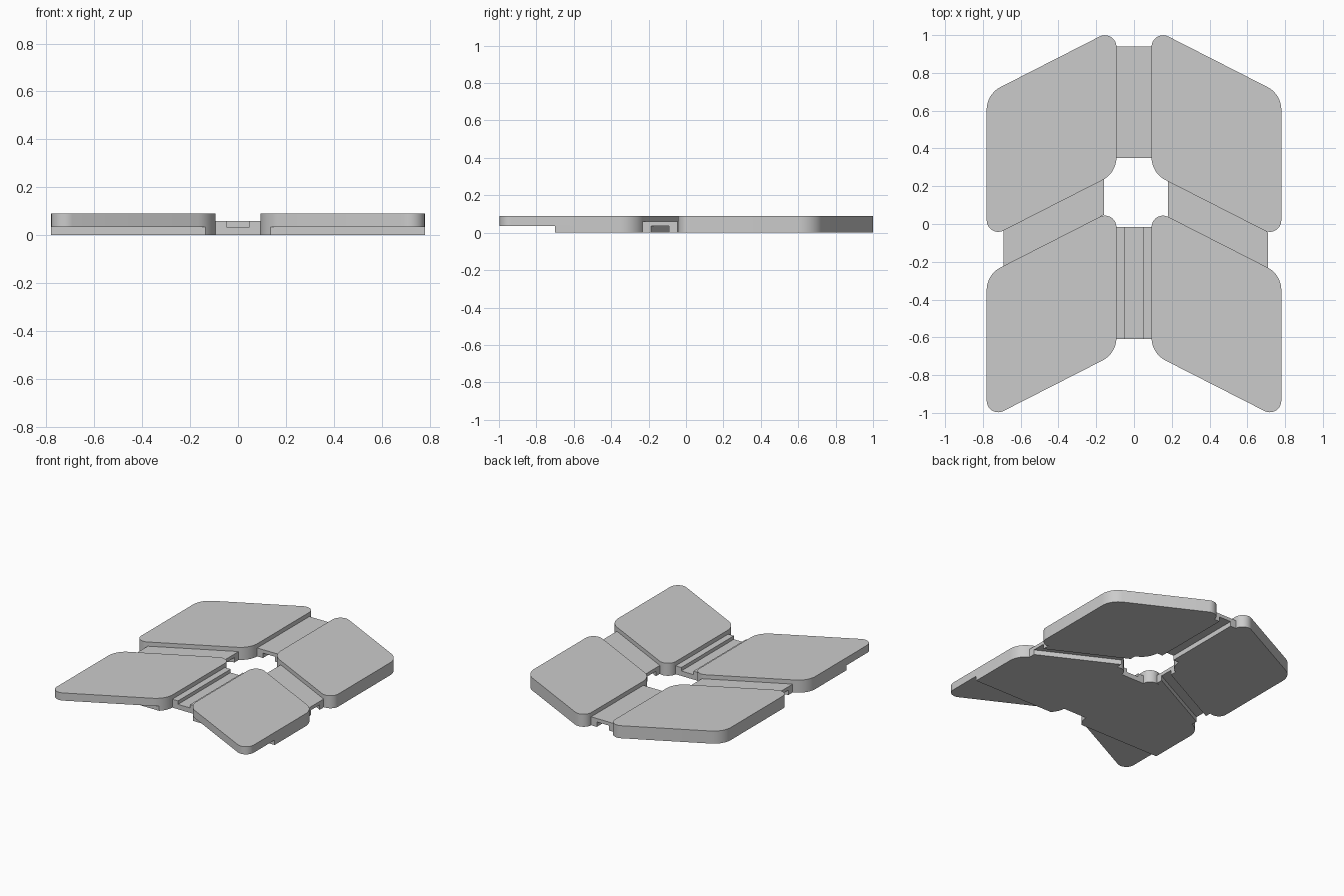
import bpy
import bmesh
from math import tan
from mathutils import Vector

old = bpy.data.objects.get("Cube")
if old:
    bpy.data.objects.remove(old, do_unlink=True)

grey = bpy.data.materials.new("plain_grey")
grey.use_nodes = True
colour = (0.6, 0.6, 0.6, 1)
grey.diffuse_color = colour
grey.node_tree.nodes["Principled BSDF"].inputs["Base Color"].default_value = colour

TOP, BRIDGE, STEP = 0.09, 0.06, 0.035
INNER, OUTER, SLOPE = 0.093, 0.78, 0.51
SHIFT = 0.955           # spacing between the back and front rows


def add_object(name, bm):
    bmesh.ops.recalc_face_normals(bm, faces=bm.faces)
    mesh = bpy.data.meshes.new(name)
    bm.to_mesh(mesh)
    bm.free()
    mesh.materials.append(grey)
    obj = bpy.data.objects.new(name, mesh)
    bpy.context.collection.objects.link(obj)
    return obj


def prism(name, points, move):
    """Extrude a closed outline along the vector move."""
    bm = bmesh.new()
    face = bm.faces.new([bm.verts.new(p) for p in points])
    out = bmesh.ops.extrude_face_region(bm, geom=[face])
    verts = [v for v in out["geom"] if isinstance(v, bmesh.types.BMVert)]
    bmesh.ops.translate(bm, verts=verts, vec=move)
    return add_object(name, bm)


def rounded(corners, radii, steps=10):
    """Round the corners of a flat outline with circular arcs."""
    pts = []
    for i, (c, r) in enumerate(zip(corners, radii)):
        a = (corners[i - 1] - c).normalized()
        b = (corners[(i + 1) % len(corners)] - c).normalized()
        reach = r / tan(a.angle(b) / 2)
        centre = c + (a + b).normalized() * (reach ** 2 + r * r) ** 0.5
        start = (c + a * reach - centre).normalized()
        end = (c + b * reach - centre).normalized()
        pts += [centre + start.slerp(end, k / steps) * r for k in range(steps + 1)]
    return pts


def smooth(obj):
    bpy.ops.object.select_all(action='DESELECT')
    obj.select_set(True)
    bpy.context.view_layer.objects.active = obj
    bpy.ops.object.shade_smooth_by_angle(angle=0.5)


# Cutter for the step under the front edge
bm = bmesh.new()
bmesh.ops.create_cube(bm, size=1)
bmesh.ops.scale(bm, vec=(2, 1, 0.2), verts=bm.verts)
bmesh.ops.translate(bm, vec=(0, -1.2, STEP - 0.1), verts=bm.verts)
cutter = add_object("step_cutter", bm)
cutter.hide_render = True
cutter.hide_viewport = True

# Four slanted plates, two on each side
drop = SLOPE * (OUTER - INNER)
for row, shift in (("back", 0), ("front", -SHIFT)):
    for side, s in (("left", 1), ("right", -1)):
        corners = [Vector((s * x, y + shift, 0)) for x, y in (
            (INNER, 1.038), (OUTER, 1.038 - drop),
            (OUTER, 0.27 - drop), (INNER, 0.27))]
        outline = rounded(corners, (0.061, 0.135, 0.061, 0.135))
        plate = prism(f"{row}_{side}_plate", outline, (0, 0, TOP))
        smooth(plate)
        if row == "front":
            cut = plate.modifiers.new("step", 'BOOLEAN')
            cut.operation = 'DIFFERENCE'
            cut.object = cutter


def channel(width, lip, under):
    """Cross-section of a bridge with a groove below or in its top."""
    h, g = BRIDGE, STEP
    w, a, b = width, lip, width - lip
    if under:
        return [(0, 0), (a, 0), (a, g), (b, g), (b, 0), (w, 0), (w, h), (0, h)]
    return [(0, 0), (w, 0), (w, h), (b, h), (b, g), (a, g), (a, h), (0, h)]


# Straight bridges joining the left and right plates
for name, y, length, under in (("back_bridge", 0.35, 0.59, True),
                               ("front_bridge", -0.61, 0.595, False)):
    section = channel(2 * INNER, 0.045, under)
    prism(name, [(u - INNER, y, z) for u, z in section], (0, length, 0))

# Slanted bridges joining the back and front plates
gap = SHIFT - (1.038 - 0.27)
for name, s, near, far in (("left_bridge", 1, 0.18, 0.71),
                           ("right_bridge", -1, 0.16, 0.69)):
    base = 0.27 - gap - SLOPE * (far - INNER)
    section = channel(gap, 0.045, True)
    prism(name, [(s * far, base + u, z) for u, z in section],
          (s * (near - far), SLOPE * (far - near), 0))
